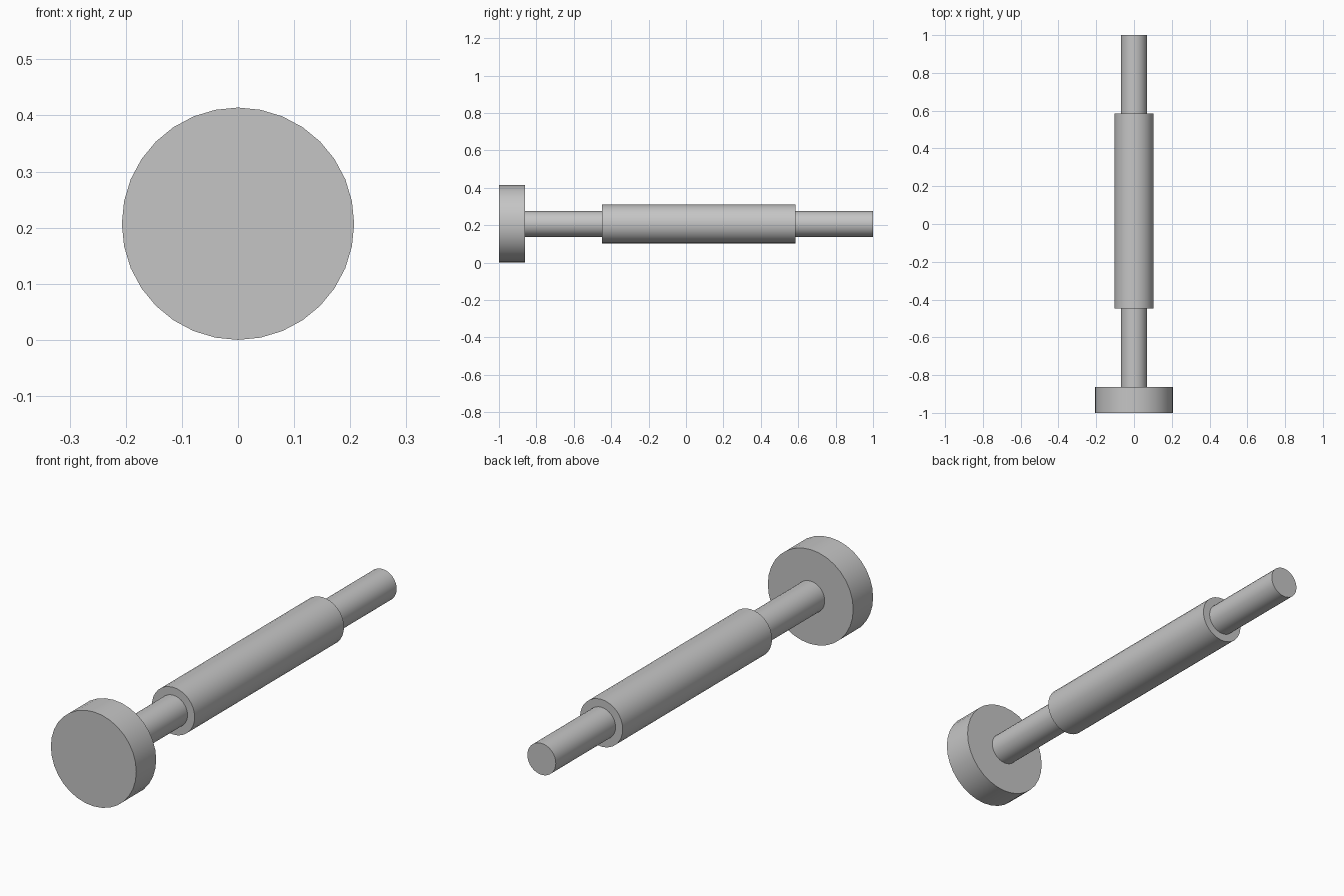
import bpy, bmesh, math
from mathutils import Matrix

if "Cube" in bpy.data.objects:
    bpy.data.objects.remove(bpy.data.objects["Cube"])

SIDES = 32
AXIS_Z = 0.207  # height of the common centre line

grey = bpy.data.materials.new("plain grey")
grey.diffuse_color = (0.56, 0.56, 0.56, 1)
grey.use_nodes = True
grey.node_tree.nodes["Principled BSDF"].inputs["Base Color"].default_value = grey.diffuse_color


def rod(name, radius, y0, y1):
    """Closed cylinder along y from y0 to y1 on the centre line."""
    bm = bmesh.new()
    place = Matrix.Translation((0, (y0 + y1) / 2, AXIS_Z)) @ Matrix.Rotation(math.pi / 2, 4, 'X')
    bmesh.ops.create_cone(bm, cap_ends=True, segments=SIDES, radius1=radius,
                          radius2=radius, depth=y1 - y0, matrix=place)
    mesh = bpy.data.meshes.new(name)
    bm.to_mesh(mesh)
    bm.free()
    mesh.materials.append(grey)
    ob = bpy.data.objects.new(name, mesh)
    bpy.context.collection.objects.link(ob)
    # Smooth round sides, crisp end rims
    bpy.ops.object.select_all(action='DESELECT')
    ob.select_set(True)
    bpy.context.view_layer.objects.active = ob
    bpy.ops.object.shade_smooth_by_angle(angle=math.radians(30))
    return ob


# Wide disc at the front end
rod("head", 0.207, -1.0, -0.862)
# Thin rod running from the head to the back end
rod("shaft", 0.069, -0.862, 1.0)
# Thicker middle section around the rod
rod("sleeve", 0.1035, -0.448, 0.586)
